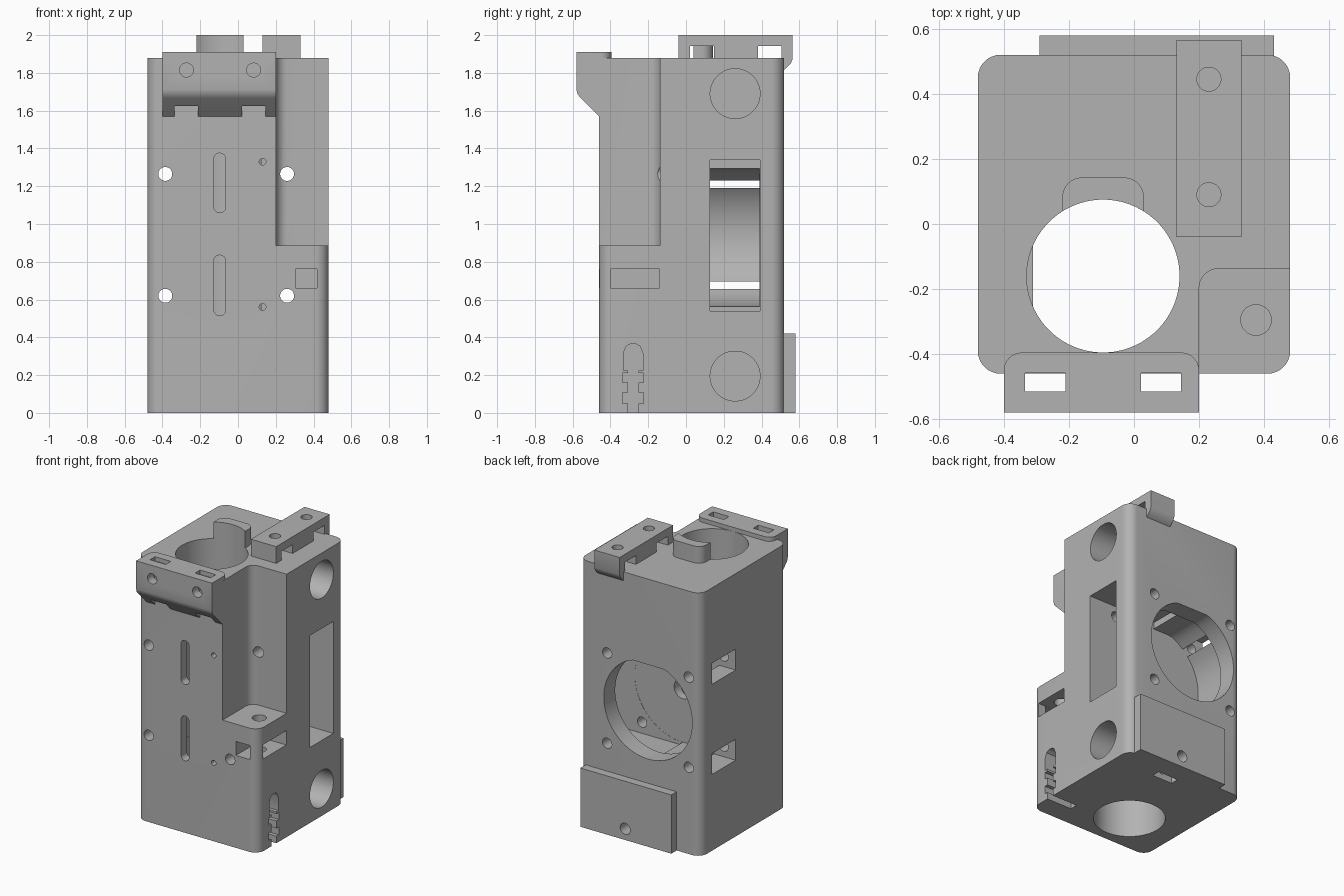
import bpy, bmesh, math
from mathutils import Vector

cube = bpy.data.objects.get("Cube")
if cube:
    bpy.data.objects.remove(cube, do_unlink=True)

grey = bpy.data.materials.new("plain grey")
grey.use_nodes = True
GREY = (0.45, 0.45, 0.45, 1)
grey.diffuse_color = GREY
grey.node_tree.nodes["Principled BSDF"].inputs["Base Color"].default_value = GREY


def prism(name, pts, axis, a, b):
    """Extrude a closed 2D outline along x (y,z), y (x,z) or z (x,y)."""
    place = {"x": lambda u, v, w: (w, u, v), "y": lambda u, v, w: (u, w, v),
             "z": lambda u, v, w: (u, v, w)}[axis]
    bm = bmesh.new()
    face = bm.faces.new([bm.verts.new(place(u, v, a)) for u, v in pts])
    ext = bmesh.ops.extrude_face_region(bm, geom=[face])["geom"]
    moved = [g for g in ext if isinstance(g, bmesh.types.BMVert)]
    bmesh.ops.translate(bm, verts=moved, vec=Vector(place(0, 0, b - a)))
    bmesh.ops.recalc_face_normals(bm, faces=bm.faces)
    mesh = bpy.data.meshes.new(name)
    bm.to_mesh(mesh)
    bm.free()
    mesh.materials.append(grey)
    obj = bpy.data.objects.new(name, mesh)
    bpy.context.collection.objects.link(obj)
    return obj


def circle(u, v, r, n=32, top=9):
    """Circle outline, optionally with a flat top."""
    pts = []
    for i in range(n):
        t = 2 * math.pi * (i + 0.5) / n
        p = (u + r * math.cos(t), min(v + r * math.sin(t), top))
        pts.append(p)
    return pts


def rect(u0, u1, v0, v1, radii=(0, 0, 0, 0)):
    """Rectangle outline with radii from low-left, counter-clockwise."""
    pts = []
    corners = [(u0, v0, 1, 1), (u1, v0, -1, 1), (u1, v1, -1, -1), (u0, v1, 1, -1)]
    for k, ((u, v, su, sv), r) in enumerate(zip(corners, radii)):
        steps = 8 if r else 0
        for i in range(steps + 1):
            t = math.pi + math.pi / 2 * (k + (i / steps if steps else 0))
            pts.append((u + su * r + r * math.cos(t), v + sv * r + r * math.sin(t)) if r else (u, v))
    return pts


def boolean(obj, pts, axis, a, b, op="DIFFERENCE"):
    tool = prism("cutter", pts, axis, a, b)
    tool.hide_render = True
    mod = obj.modifiers.new("cut", "BOOLEAN")
    mod.operation, mod.solver, mod.object = op, "EXACT", tool
    bpy.context.view_layer.objects.active = obj
    bpy.ops.object.modifier_apply(modifier=mod.name)
    bpy.data.objects.remove(tool, do_unlink=True)


BORE = circle(-0.095, -0.16, 0.235, 64)
CX, CZ = -0.063, 0.943
R4 = (0.07,) * 4

# Main block with vertical bore and stepped front corner
body = prism("body", rect(-0.48, 0.48, -0.46, 0.52, R4), "z", 0, 1.88)
boolean(body, BORE, "z", -0.1, 2)
boolean(body, rect(0.2, 0.6, -0.6, -0.137, (0, 0, 0, 0.06)), "z", 0.885, 2)

# Round rear pocket, opened to one side
boolean(body, circle(CX, CZ, 0.38, 64, CZ + 0.35), "y", 0.125, 0.39)
boolean(body, rect(CX, 0.6, 0.54, 1.34), "y", 0.126, 0.391)
boolean(body, circle(CX, CZ, 0.35, 64, CZ + 0.325), "y", 0.35, 0.6)
boolean(body, circle(CX, CZ, 0.07), "y", -0.1, 0.2)

# Four through screw holes and their side windows
for z in (0.62, 1.265):
    for x in (-0.385, 0.26):
        boolean(body, circle(x, z, 0.037, 24), "y", -0.6, 0.6)
    boolean(body, rect(0.125, 0.39, z - 0.075, z + 0.075), "x", -0.6, -0.31)

# Flat-topped cross holes in the side
for z in (0.195, 1.69):
    boolean(body, circle(0.26, z, 0.132, 48, z + 0.13), "x", -0.4, 0.6)

# Front slots and pin holes
for z0, z1 in ((0.515, 0.835), (1.06, 1.375)):
    boolean(body, rect(-0.128, -0.066, z0, z1, (0.03,) * 4), "y", -0.6, -0.3)
for z in (0.56, 1.33):
    boolean(body, circle(0.13, z, 0.018, 16), "y", -0.6, -0.25)

# Step screw hole with its nut pocket
boolean(body, circle(0.375, -0.295, 0.047), "z", 0.45, 1)
boolean(body, rect(-0.4, -0.14, 0.66, 0.762), "x", 0.305, 0.6)
boolean(body, rect(0.305, 0.418, 0.661, 0.761), "y", -0.6, -0.3)

# Notched groove low on the side
half = [(0.028, -0.1), (0.028, 0.05), (0.055, 0.05), (0.055, 0.107), (0.028, 0.107),
        (0.028, 0.16), (0.055, 0.16), (0.055, 0.21), (0.028, 0.21), (0.028, 0.225),
        (0.052, 0.225), (0.052, 0.315), (0.037, 0.352), (0.015, 0.365)]
groove = [(-0.28 + w, z) for w, z in half] + [(-0.28 - w, z) for w, z in reversed(half)]
boolean(body, groove, "x", 0.28, 0.6)

# Rear plate with screw hole and nut slot
plate = prism("rear_plate", rect(-0.29, 0.43, 0, 0.42), "y", 0.515, 0.58)
for part in (plate, body):
    boolean(part, circle(0.075, 0.08, 0.04, 24), "y", 0.3, 0.7)
boolean(body, rect(-0.01, 0.15, 0.37, 0.43), "z", -0.1, 0.14)

# Flat inside the bore
flat = prism("bore_flat", rect(-0.335, -0.31, -0.255, -0.065), "z", 0.5, 1.4)

# Front clamp hood
hood_side = [(-0.45, 1.56), (-0.46, 1.57), (-0.557, 1.667), (-0.573, 1.685),
             (-0.58, 1.71), (-0.58, 1.91), (-0.395, 1.91), (-0.395, 1.875), (-0.45, 1.875)]
hood = prism("front_hood", hood_side, "x", -0.4, 0.2)
boolean(hood, rect(-0.4, 0.2, -0.6, -0.395, (0, 0, 0.055, 0.055)), "z", 1.5, 2, "INTERSECT")
for x in (-0.273, 0.083):
    boolean(hood, rect(x - 0.062, x + 0.062, -0.515, -0.458), "z", 1.5, 2)
    boolean(hood, circle(x, 1.815, 0.037, 24), "y", -0.7, -0.49)

# Top bridge hooked over the rear edge
bridge_side = [(-0.04, 1.875), (0.515, 1.875), (0.515, 1.815), (0.525, 1.82),
               (0.555, 1.85), (0.565, 1.875), (0.565, 2), (-0.04, 2)]
bridge = prism("top_bridge", bridge_side, "x", 0.13, 0.33)
for y0, y1, y in ((0.02, 0.147, 0.09), (0.38, 0.505, 0.445)):
    boolean(bridge, rect(y0, y1, 1.8, 1.943), "x", 0, 0.5)
    boolean(bridge, circle(0.23, y, 0.037, 24), "z", 1.85, 2.1)

# Raised lip behind the bore
lip = prism("bore_lip", rect(-0.22, 0.03, 0.035, 0.143, (0, 0, 0.06, 0.06)), "z", 1.875, 2)
boolean(lip, BORE, "z", 1.8, 2.1)

# Smooth the round walls, keep corners sharp
for obj in (body, plate, flat, hood, bridge, lip):
    bpy.ops.object.select_all(action="DESELECT")
    obj.select_set(True)
    bpy.context.view_layer.objects.active = obj
    bpy.ops.object.shade_smooth_by_angle(angle=math.radians(30))
